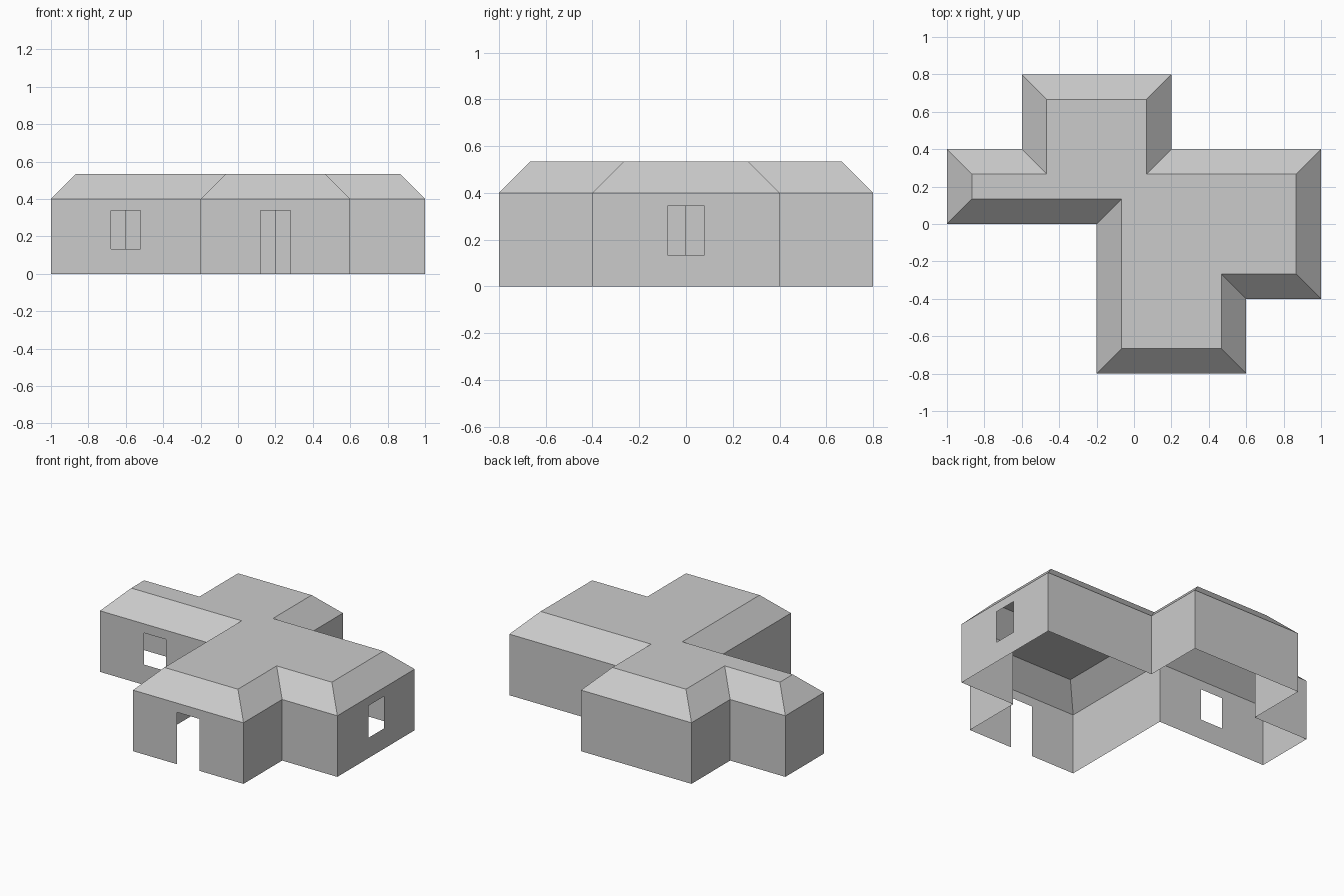
import bpy, bmesh
from mathutils import Vector

if "Cube" in bpy.data.objects:
    bpy.data.objects.remove(bpy.data.objects["Cube"])

WALL_H, RISE = 0.4, 0.1333

# Footprint, counter-clockwise seen from above
OUTLINE = [Vector(p) for p in [
    (-0.2, -0.8), (0.6, -0.8), (0.6, -0.4), (1, -0.4), (1, 0.4), (0.2, 0.4),
    (0.2, 0.8), (-0.6, 0.8), (-0.6, 0.4), (-1, 0.4), (-1, 0), (-0.2, 0)]]
N = len(OUTLINE)

# Openings per wall index: (centre along wall, bottom, top)
OPENINGS = {0: (0.4, 0, 0.34),          # front door
            3: (0.4, 0.133, 0.343),     # right window
            10: (0.4, 0.133, 0.34)}     # front-left window
HALF_W = 0.08


def make_object(name, bm):
    bmesh.ops.remove_doubles(bm, verts=bm.verts, dist=1e-5)
    mesh = bpy.data.meshes.new(name)
    bm.to_mesh(mesh)
    bm.free()
    obj = bpy.data.objects.new(name, mesh)
    bpy.context.collection.objects.link(obj)


def add_face(bm, points):
    bm.faces.new([bm.verts.new(p) for p in points])


# Walls: thin panels, split around the door and windows
bm = bmesh.new()
for i, a in enumerate(OUTLINE):
    b = OUTLINE[(i + 1) % N]
    length, along = (b - a).length, (b - a).normalized()

    def panel(s0, s1, z0, z1):
        p, q = a + along * s0, a + along * s1
        add_face(bm, [(*p, z0), (*q, z0), (*q, z1), (*p, z1)])

    if i not in OPENINGS:
        panel(0, length, 0, WALL_H)
        continue
    mid, low, high = OPENINGS[i]
    left, right = mid - HALF_W, mid + HALF_W
    panel(0, left, 0, WALL_H)
    panel(right, length, 0, WALL_H)
    panel(left, right, high, WALL_H)
    if low > 0:
        panel(left, right, 0, low)
make_object("walls", bm)

# Roof: sloped eaves mitred at each corner, with a flat top
bm = bmesh.new()
inner = []
for i, p in enumerate(OUTLINE):
    d_in = (p - OUTLINE[i - 1]).normalized()
    d_out = (OUTLINE[(i + 1) % N] - p).normalized()
    inward = Vector((-d_in.y - d_out.y, d_in.x + d_out.x))
    inner.append(p + inward * RISE)
for i in range(N):
    j = (i + 1) % N
    add_face(bm, [(*OUTLINE[i], WALL_H), (*OUTLINE[j], WALL_H),
                  (*inner[j], WALL_H + RISE), (*inner[i], WALL_H + RISE)])
add_face(bm, [(*p, WALL_H + RISE) for p in inner])
make_object("roof", bm)
